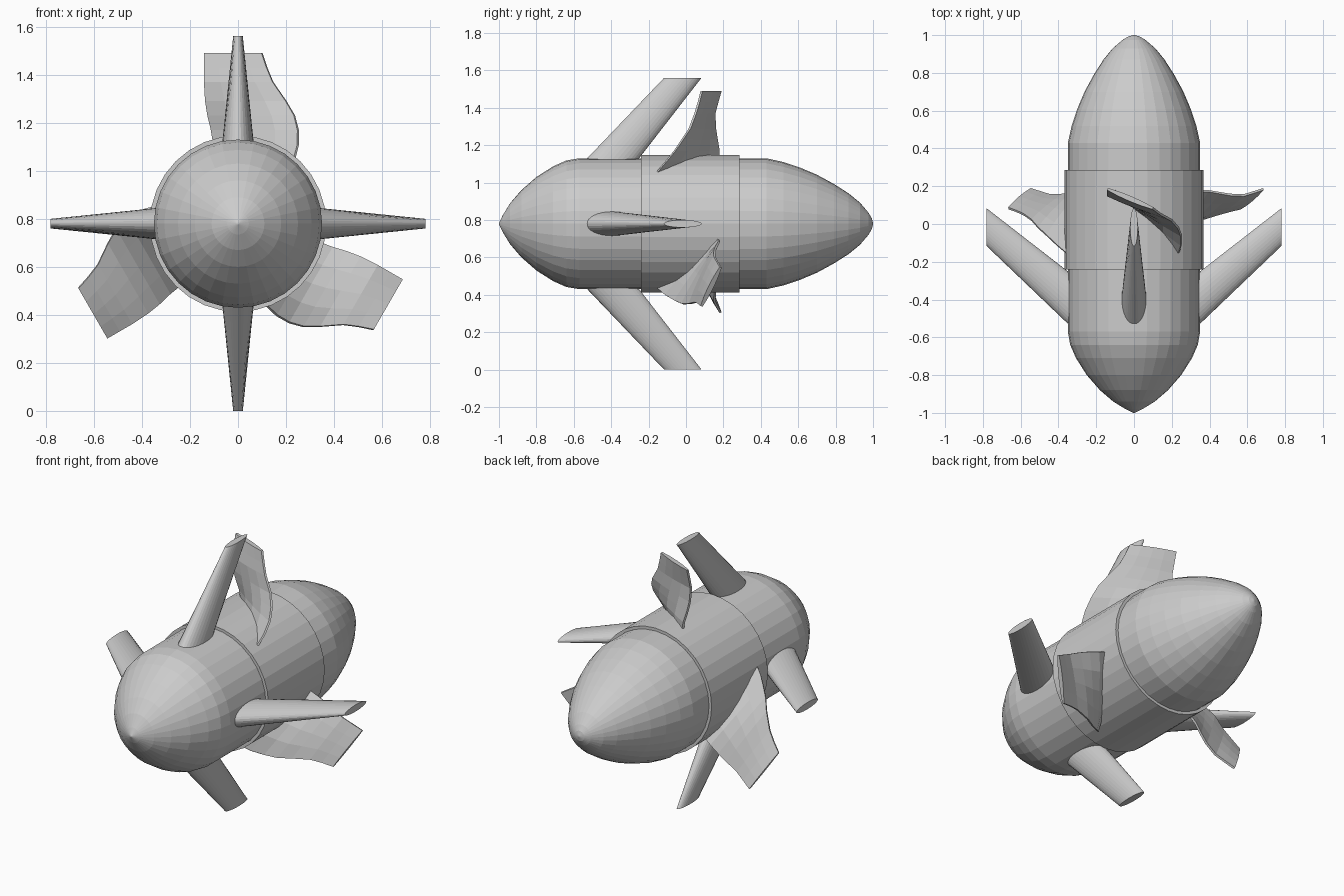
import bpy, bmesh, math
from mathutils import Vector, Matrix

if "Cube" in bpy.data.objects:
    bpy.data.objects.remove(bpy.data.objects["Cube"])

CZ = 0.78  # height of the long axis
grey = bpy.data.materials.new("grey metal")
grey.diffuse_color = (0.6, 0.6, 0.6, 1)
grey.use_nodes = True
grey.node_tree.nodes["Principled BSDF"].inputs["Base Color"].default_value = grey.diffuse_color


def loft(name, rings, angle=0.0):
    """Skin closed rings of points, cap both ends, turn about the y axis, lift to the axis."""
    bm = bmesh.new()
    loops = [[bm.verts.new(p) for p in ring] for ring in rings]
    n = len(loops[0])
    for a, b in zip(loops, loops[1:]):
        for i in range(n):
            j = (i + 1) % n
            bm.faces.new((a[i], a[j], b[j], b[i]))
    bm.faces.new(loops[0][::-1])
    bm.faces.new(loops[-1])
    bmesh.ops.recalc_face_normals(bm, faces=bm.faces)
    bm.transform(Matrix.Translation((0, 0, CZ)) @ Matrix.Rotation(angle, 4, 'Y'))
    me = bpy.data.meshes.new(name)
    bm.to_mesh(me)
    bm.free()
    me.materials.append(grey)
    ob = bpy.data.objects.new(name, me)
    bpy.context.collection.objects.link(ob)
    return ob


def circle(y, r, n=32):
    return [(r * math.cos(2 * math.pi * i / n), y, r * math.sin(2 * math.pi * i / n))
            for i in range(n)]


# Hull: blunt tail at -y, pointed nose at +y
hull = [(-1, 0.004), (-0.98, 0.045), (-0.94, 0.11), (-0.88, 0.18), (-0.80, 0.25),
        (-0.71, 0.307), (-0.64, 0.338), (-0.57, 0.35), (0.43, 0.35), (0.52, 0.33),
        (0.61, 0.30), (0.70, 0.262), (0.79, 0.213), (0.87, 0.162), (0.93, 0.113),
        (0.975, 0.06), (0.993, 0.03), (1, 0.004)]
loft("hull", [circle(y, r) for y, r in hull])

# Rotor collar round the middle
loft("rotor_collar", [circle(-0.24, 0.367), circle(0.285, 0.367)])


# Four swept fins with elliptical sections: (radius, centre y, half chord, half thickness)
def ellipse(r, cy, hc, ht, n=32):
    return [(ht * math.sin(2 * math.pi * i / n), cy + hc * math.cos(2 * math.pi * i / n), r)
            for i in range(n)]


for k in range(4):
    loft(f"fin_{k + 1}", [ellipse(0.28, -0.45, 0.145, 0.071),
                          ellipse(0.78, -0.017, 0.10, 0.02)], k * math.pi / 2)

# Three twisted rotor blades: (radius, leading x, y, trailing x, y)
blade = [(0.27, 0.235, -0.16, -0.085, 0.17), (0.33, 0.25, -0.11, -0.10, 0.175),
         (0.39, 0.25, -0.06, -0.11, 0.175), (0.45, 0.235, -0.02, -0.125, 0.165),
         (0.51, 0.20, 0.02, -0.135, 0.155), (0.59, 0.145, 0.05, -0.14, 0.152),
         (0.65, 0.12, 0.068, -0.14, 0.168), (0.71, 0.10, 0.083, -0.14, 0.185)]


def blade_ring(r, lx, ly, tx, ty):
    a, b = Vector((lx, ly, r)), Vector((tx, ty, r))
    d = (b - a).normalized()
    side = Vector((-d.y, d.x, 0))
    front = [(0, 0.006), (0.25, 0.012), (0.5, 0.014), (0.75, 0.012), (1, 0.006)]
    return ([a.lerp(b, t) + side * h for t, h in front] +
            [a.lerp(b, t) - side * h for t, h in reversed(front)])


for k in range(3):
    loft(f"rotor_blade_{k + 1}", [blade_ring(*s) for s in blade], k * 2 * math.pi / 3)
